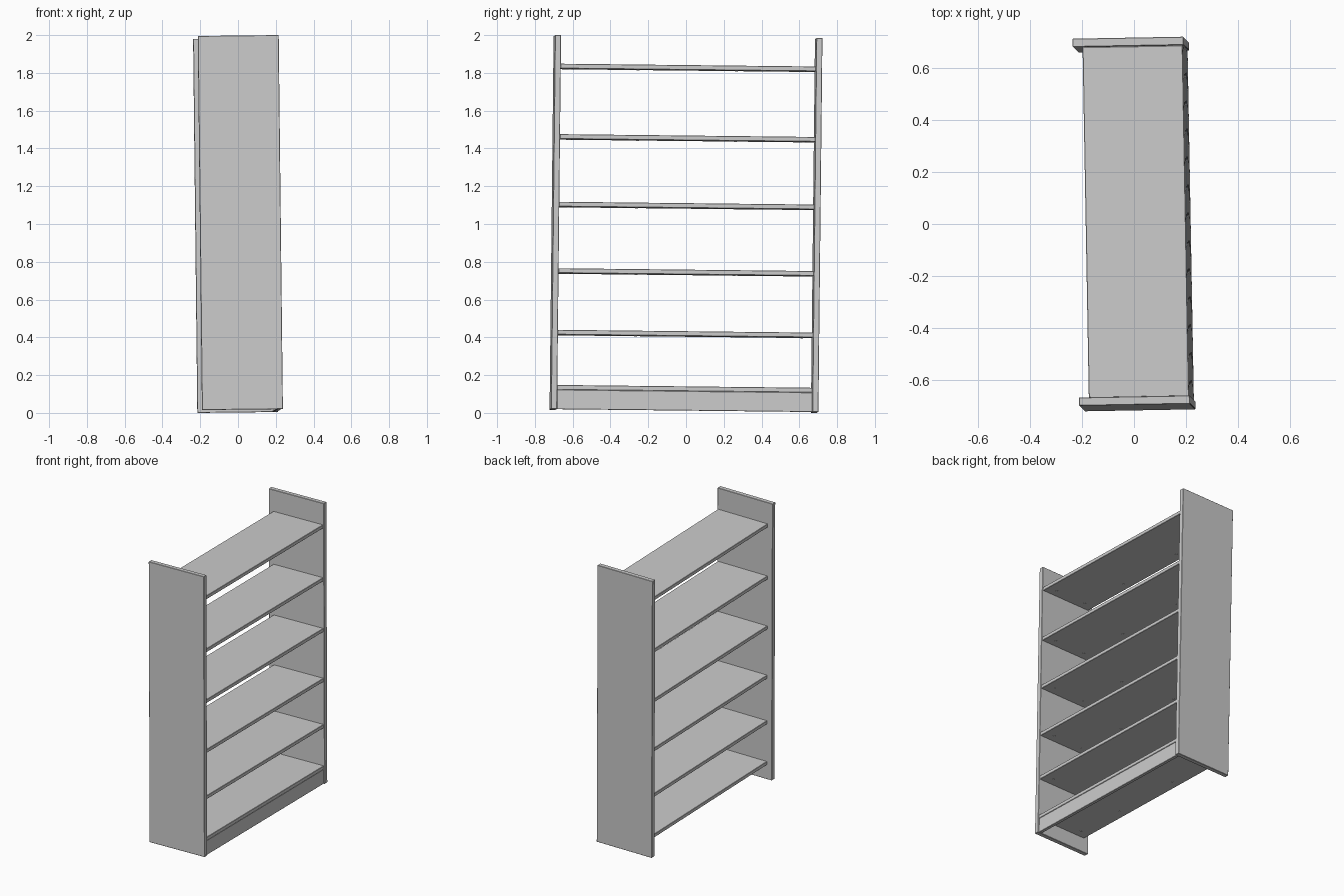
import bpy
import bmesh
from mathutils import Euler, Matrix, Vector

cube = bpy.data.objects.get("Cube")
if cube:
    bpy.data.objects.remove(cube, do_unlink=True)

# One plain grey for the whole bookcase
grey = bpy.data.materials.new("light_grey")
grey.use_nodes = True
grey.diffuse_color = (0.6, 0.6, 0.6, 1)
bsdf = next(n for n in grey.node_tree.nodes if n.type == "BSDF_PRINCIPLED")
bsdf.inputs["Base Color"].default_value = grey.diffuse_color

# The bookcase leans very slightly about its middle
PIVOT = Vector((0, 0, 1))
LEAN = (Matrix.Translation(PIVOT)
        @ Euler((-0.011, -0.011, 0.018)).to_matrix().to_4x4()
        @ Matrix.Translation(-PIVOT))

HALF_DEPTH, HALF_WIDTH = 0.214, 0.708
BOTTOM, TOP = 0.01, 1.99
PANEL, SHELF = 0.032, 0.025
INNER = HALF_WIDTH - PANEL
BACK, FRONT = -0.177, 0.209


def finish(name, bm):
    mesh = bpy.data.meshes.new(name)
    bm.to_mesh(mesh)
    bm.free()
    mesh.materials.append(grey)
    obj = bpy.data.objects.new(name, mesh)
    bpy.context.collection.objects.link(obj)
    obj.matrix_world = LEAN
    return obj


def board(name, low, high):
    """Flat board between two corners, with finely eased edges."""
    low, high = Vector(low), Vector(high)
    bm = bmesh.new()
    size = Matrix.Diagonal((high - low).to_4d())
    bmesh.ops.create_cube(bm, size=1, matrix=Matrix.Translation((low + high) / 2) @ size)
    obj = finish(name, bm)
    bevel = obj.modifiers.new("eased_edges", "BEVEL")
    bevel.width = 0.002
    bevel.segments = 1


# Upright side panels
for side, name in ((-1, "right_panel"), (1, "left_panel")):
    ends = sorted((side * INNER, side * HALF_WIDTH))
    board(name, (-HALF_DEPTH, ends[0], BOTTOM), (HALF_DEPTH, ends[1], TOP))

# Shelves with small fixings on the underside
fixings = [(x, s * y) for s in (-1, 1)
           for x, y in ((0.14, 0.62), (-0.1, 0.62), (-0.12, 0.26))]
for i, z in enumerate((0.138, 0.43, 0.756, 1.108, 1.466, 1.839), 1):
    board(f"shelf_{i}", (BACK, -INNER, z - SHELF), (FRONT, INNER, z))
    bm = bmesh.new()
    for x, y in fixings:
        bmesh.ops.create_cone(bm, cap_ends=True, segments=12, radius1=0.008,
                              radius2=0.008, depth=0.004,
                              matrix=Matrix.Translation((x, y, z - SHELF)))
    finish(f"shelf_fixings_{i}", bm)

# Kick board under the lowest shelf
board("kick_board", (FRONT - SHELF, -INNER, BOTTOM), (FRONT - 0.002, INNER, 0.138 - SHELF))
